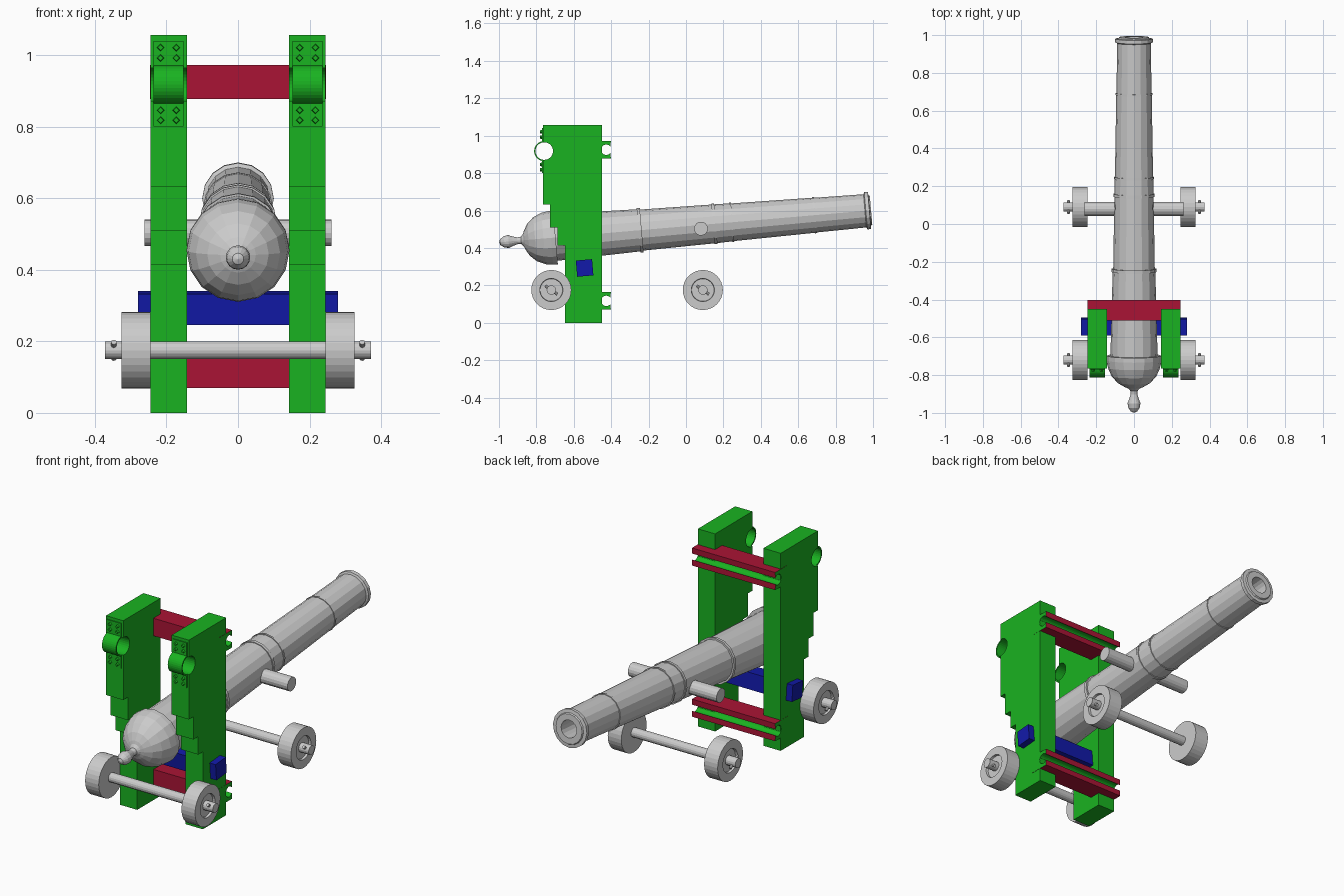
import bpy, bmesh
from math import cos, sin, pi, radians
from mathutils import Matrix, Vector

if "Cube" in bpy.data.objects:
    bpy.data.objects.remove(bpy.data.objects["Cube"])


def material(name, rgb):
    m = bpy.data.materials.new(name)
    m.diffuse_color = (*rgb, 1)
    m.use_nodes = True
    m.node_tree.nodes["Principled BSDF"].inputs["Base Color"].default_value = m.diffuse_color
    return m


GREEN = material("green_paint", (0.01, 0.45, 0.015))
RED = material("red_paint", (0.4, 0.007, 0.035))
BLUE = material("blue_paint", (0.006, 0.01, 0.4))
TILT = radians(4.92)
ALONG_X = Matrix.Rotation(pi / 2, 4, 'Y')


def finish(name, bm, mats=()):
    bmesh.ops.remove_doubles(bm, verts=bm.verts, dist=1e-5)
    bmesh.ops.recalc_face_normals(bm, faces=bm.faces)
    me = bpy.data.meshes.new(name)
    bm.to_mesh(me)
    bm.free()
    for m in mats:
        me.materials.append(m)
    ob = bpy.data.objects.new(name, me)
    bpy.context.collection.objects.link(ob)
    return ob


def lathe(name, profile, sides, matrix, closed=False):
    """Turn (position, radius) points around local z."""
    bm = bmesh.new()
    rings = [[bm.verts.new((r * cos(2 * pi * i / sides), r * sin(2 * pi * i / sides), t))
              for i in range(sides)] for t, r in profile]
    pairs = list(zip(rings, rings[1:]))
    if closed:
        pairs.append((rings[-1], rings[0]))
    for a, b in pairs:
        for i in range(sides):
            j = (i + 1) % sides
            bm.faces.new((a[i], a[j], b[j], b[i]))
    bm.transform(matrix)
    return finish(name, bm)


def prism(name, profile, x0, x1, mats, trim=None):
    """Extrude a (y, z) outline along x; trim picks faces for the second material."""
    bm = bmesh.new()
    a = [bm.verts.new((x0, y, z)) for y, z in profile]
    b = [bm.verts.new((x1, y, z)) for y, z in profile]
    bm.faces.new(a)
    bm.faces.new(b[::-1])
    for i in range(len(a)):
        j = (i + 1) % len(a)
        bm.faces.new((a[i], a[j], b[j], b[i]))
    bm.normal_update()
    for f in bm.faces:
        if trim and trim(f):
            f.material_index = 1
    return finish(name, bm, mats)


def arc(cy, cz, r, start, end, n):
    return [(cy + r * cos(radians(start + (end - start) * i / n)),
             cz + r * sin(radians(start + (end - start) * i / n))) for i in range(n + 1)]


# Gun barrel: knob, domed breech, tapered tube with rings, hollow bore
barrel = [(-1.003, 0), (-.997, .016), (-.975, .031), (-.952, .034), (-.93, .026), (-.905, .018),
          (-.885, .02), (-.872, .034), (-.866, .05), (-.845, .086), (-.81, .118), (-.765, .138),
          (-.725, .144), (-.70, .144), (-.70, .125), (-.255, .113), (-.255, .119), (-.238, .119),
          (-.238, .110), (.145, .104), (.145, .109), (.16, .109), (.16, .104), (.24, .102),
          (.24, .106), (.25, .106), (.25, .101), (.685, .094), (.685, .097), (.695, .097),
          (.695, .093), (.96, .089), (.965, .100), (.984, .100), (.986, .082), (.993, .078),
          (.993, .046), (.3, .046), (.3, 0)]
lathe("gun_barrel", barrel, 16,
      Matrix.Translation((0, 0, .516)) @ Matrix.Rotation(-(pi / 2 - TILT), 4, 'X'))

# Trunnions
lathe("trunnions", [(-.262, 0), (-.262, .037), (.262, .037), (.262, 0)], 16,
      Matrix.Translation((0, .08, .503)) @ ALONG_X)

# Axles, linchpins and wheels
for place, y in (("rear", -.72), ("front", .09)):
    at = Matrix.Translation((0, y, .175))
    lathe(place + "_axle", [(-.372, 0), (-.372, .025), (.372, .025), (.372, 0)], 16, at @ ALONG_X)
    for side, s in (("left", -1), ("right", 1)):
        wheel = [(.245, .024), (.245, .107), (.325, .107), (.325, .062), (.313, .06), (.313, .024)]
        lathe(f"{place}_wheel_{side}", [(s * t, r) for t, r in wheel], 32, at @ ALONG_X, True)
        lathe(f"{place}_linchpin_{side}", [(-.04, 0), (-.04, .008), (.04, .008), (.04, 0)], 8,
              at @ Matrix.Translation((s * .347, 0, 0)) @ Matrix.Rotation(radians(55), 4, 'X'))

# Stepped side cheeks with trunnion notch, cap strap and bolts
HY, HZ = -.758, .918
cheek = [(-.45, 0), (-.45, 1.056), (-.765, 1.056)]
cheek += arc(HY, HZ, .047, 98.5, -98.5, 16)
cheek += [(-.765, .632), (-.727, .632), (-.727, .51), (-.686, .51), (-.686, .414),
          (-.647, .414), (-.647, 0)]
strap = [(-.764, 1.04), (-.770, 1.04)] + arc(HY, HZ, .054, 103, 257, 14)
strap += [(-.770, .80), (-.764, .80)] + arc(HY, HZ, .047, 262.5, 97.5, 14)
for side, s in (("left", -1), ("right", 1)):
    prism("cheek_" + side, cheek, s * .143, s * .245, [GREEN])
    prism("cap_strap_" + side, strap, s * .153, s * .236, [GREEN])
    bm = bmesh.new()
    for z in (.818, .846, .992, 1.021):
        for dx in (-.022, .022):
            bmesh.ops.create_cone(bm, cap_ends=True, segments=4, radius1=.011, radius2=.008,
                                  depth=.012, matrix=Matrix.Translation((s * .1945 + dx, -.774, z))
                                  @ Matrix.Rotation(pi / 2, 4, 'X'))
    finish("strap_bolts_" + side, bm, [GREEN])

# Grooved cross beams, red with green ends and groove
for place, z in (("lower", .117), ("upper", .925)):
    def trim(f, z=z):
        c = f.calc_center_median()
        return abs(f.normal.x) > .9 or Vector((c.y + .426, c.z - z)).length < .0285
    beam = [(-.402, z + .047), (-.51, z + .047), (-.51, z - .047), (-.402, z - .047)]
    beam += arc(-.426, z, .028, -36, -324, 18)
    prism(place + "_cross_beam", beam, -.246, .246, [RED, GREEN], trim)

# Tilted blue bed bolster
c, h = Vector((-.542, .293)), .0435
corners = [c + Matrix.Rotation(TILT, 2) @ Vector(p) for p in ((-h, -h), (h, -h), (h, h), (-h, h))]
prism("bed_bolster", [tuple(p) for p in corners], -.28, .28, [BLUE])
